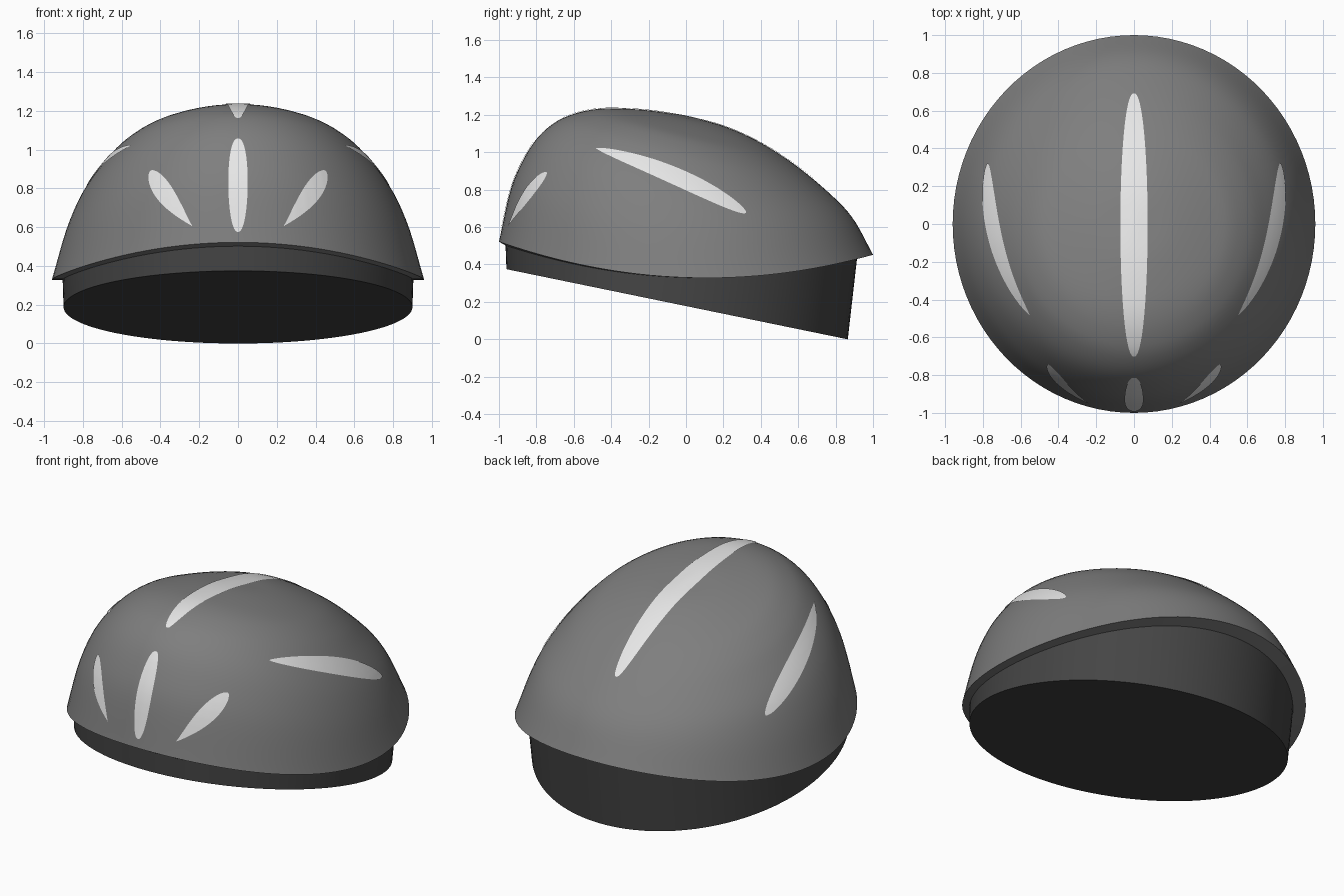
import bpy, bmesh, math
from mathutils import Vector
from mathutils.bvhtree import BVHTree

if "Cube" in bpy.data.objects:
    bpy.data.objects.remove(bpy.data.objects["Cube"])

SEG, RINGS = 96, 36


def material(name, v):
    m = bpy.data.materials.new(name)
    m.diffuse_color = (v, v, v, 1)
    m.use_nodes = True
    m.node_tree.nodes["Principled BSDF"].inputs["Base Color"].default_value = m.diffuse_color
    return m


SHELL = material("shell grey", 0.21)
LINER = material("liner charcoal", 0.06)
VENT = material("vent pale grey", 0.8)


def finish(bm, name, mat):
    bm.normal_update()
    me = bpy.data.meshes.new(name)
    bm.to_mesh(me)
    ob = bpy.data.objects.new(name, me)
    bpy.context.collection.objects.link(ob)
    me.materials.append(mat)
    bpy.ops.object.select_all(action='DESELECT')
    ob.select_set(True)
    bpy.context.view_layer.objects.active = ob
    bpy.ops.object.shade_smooth_by_angle(angle=math.radians(40))
    return ob


def curve(pts, s):
    """Smooth curve through (s, z) points."""
    def slope(i):
        a, b = pts[max(i - 1, 0)], pts[min(i + 1, len(pts) - 1)]
        return (b[1] - a[1]) / (b[0] - a[0])
    i = 0
    while i < len(pts) - 2 and s > pts[i + 1][0]:
        i += 1
    (x0, y0), (x1, y1) = pts[i], pts[i + 1]
    h = x1 - x0
    t = (s - x0) / h
    return ((2*t**3 - 3*t**2 + 1) * y0 + (t**3 - 2*t**2 + t) * h * slope(i)
            + (3*t**2 - 2*t**3) * y1 + (t**3 - t**2) * h * slope(i + 1))


# Dome height from the centre outwards: towards front, back and side
FRONT = [(0, 1.193), (.2, 1.224), (.4, 1.235), (.5, 1.228), (.6, 1.205), (.7, 1.16),
         (.8, 1.07), (.88, .94), (.94, .79), (1, .522)]
BACK = [(0, 1.193), (.2, 1.14), (.4, 1.05), (.6, .92), (.8, .75), (.9, .635), (1, .452)]
SIDE = [(0, 1.193), (.23, 1.168), (.5, 1.085), (.6, 1.027), (.69, .95), (.836, .768),
        (.922, .585), (1, .33)]


def dome(a, s):
    f, b, w = (curve(c, s) for c in (FRONT, BACK, SIDE))
    sn = math.sin(a)
    z = (b - f) / 2 * sn + (b + f) / 2 * sn**2 + w * (1 - sn**2)
    return Vector((.96 * s * math.cos(a), s * sn, z))


def rim_inner(a, dz=0):
    """Inner edge of the lip under the shell."""
    sn = math.sin(a)
    return Vector((.905 * math.cos(a), -.025 + .94 * sn, dome(a, 1).z - .02 * sn**2 + dz))


def add_ring(bm, fn):
    return [bm.verts.new(fn(2 * math.pi * i / SEG)) for i in range(SEG)]


def bridge(bm, lower, upper):
    for i in range(SEG):
        j = (i + 1) % SEG
        bm.faces.new((lower[i], lower[j], upper[j], upper[i]))


# Shell: lip ring, then dome rings up to the top
bm = bmesh.new()
rings = [add_ring(bm, rim_inner)]
for k in range(RINGS, 0, -1):
    s = math.sin(k / RINGS * math.pi / 2)
    rings.append(add_ring(bm, lambda a: dome(a, s)))
for lo, up in zip(rings, rings[1:]):
    bridge(bm, lo, up)
top = bm.verts.new((0, 0, 1.193))
for i in range(SEG):
    bm.faces.new((rings[-1][i], rings[-1][(i + 1) % SEG], top))
bm.normal_update()
tree = BVHTree.FromBMesh(bm)
finish(bm, "helmet_shell", SHELL)
bm.free()


# Liner: wall below the shell with a flat tilted underside
def liner_bottom(a):
    y = -.0475 + .9125 * math.sin(a)
    return Vector((.9 * math.cos(a), y, .375 * (.865 - y) / 1.825))


bm = bmesh.new()
low = add_ring(bm, liner_bottom)
bridge(bm, low, add_ring(bm, lambda a: rim_inner(a, .005)))
bm.faces.new(low[::-1])
finish(bm, "helmet_liner", LINER)
bm.free()


# Vents: leaf shapes drawn in one view and projected on the shell
def vent(name, view, p0, p1, width, skew=1, bow=0, power=.45, flip=1):
    p0, p1 = Vector(p0), Vector(p1)
    along = p1 - p0
    across = Vector((-along.y, along.x)).normalized()
    bm = bmesh.new()
    rows, n, cols = [], 40, 6
    for i in range(n + 1):
        u = .5 - .5 * math.cos(math.pi * i / n)
        u = min(max(u, .0005), .9995)
        v = u ** skew
        half = width * (4 * v * (1 - v)) ** power
        row = []
        for j in range(cols + 1):
            q = p0 + along * u + across * (bow * 4 * u * (1 - u) + half * (2 * j / cols - 1))
            if view == "front":
                o, d = Vector((q.x * flip, -3, q.y)), Vector((0, 1, 0))
            elif view == "side":
                o, d = Vector((3 * flip, q.x, q.y)), Vector((-flip, 0, 0))
            else:
                o, d = Vector((q.x, q.y, 3)), Vector((0, 0, -1))
            hit, nor, _, _ = tree.ray_cast(o, d)
            if nor.dot(d) > 0:
                nor = -nor
            row.append(bm.verts.new(hit + nor * .004))
        rows.append(row)
    for r0, r1 in zip(rows, rows[1:]):
        for j in range(cols):
            bm.faces.new((r0[j], r0[j + 1], r1[j + 1], r1[j]))
    bm.normal_update()
    bmesh.ops.reverse_faces(bm, faces=[f for f in bm.faces if f.normal.dot(d) > 0])
    finish(bm, name, VENT)
    bm.free()


vent("top_vent", "top", (0, -.70), (0, .69), .072)
vent("front_centre_vent", "front", (0, .575), (0, 1.055), .05, skew=1.1, power=.4)
for side, sx in (("right", 1), ("left", -1)):
    vent("front_vent_" + side, "front", (.235, .605), (.45, .89), .048, 1.7, -.012, .6, sx)
    vent("side_vent_" + side, "side", (-.48, 1.02), (.32, .675), .046, 1.25, .03, .55, sx)
